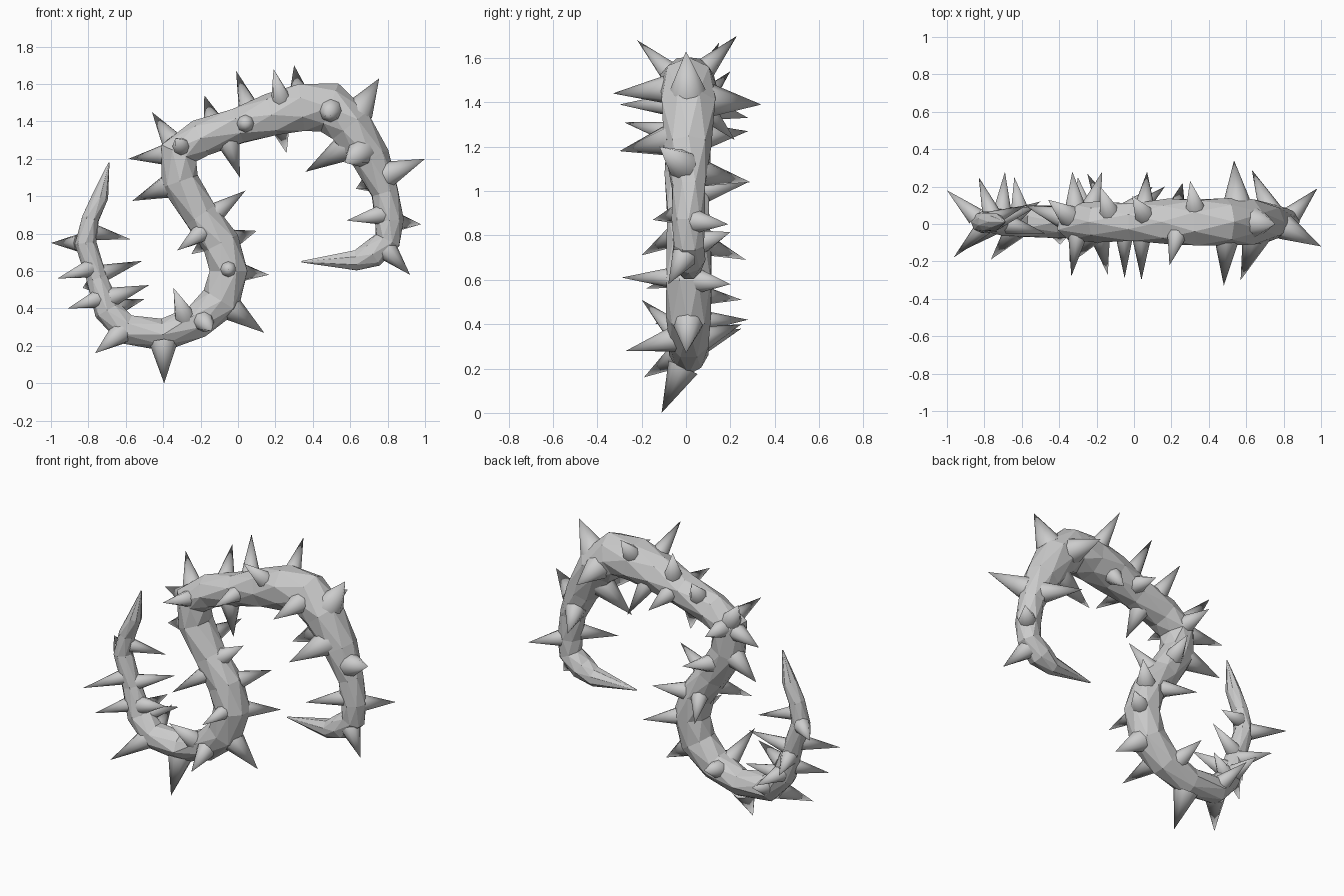
import bpy
import bmesh
import math
import random
from mathutils import Vector

random.seed(4)

cube = bpy.data.objects.get("Cube")
if cube:
    bpy.data.objects.remove(cube, do_unlink=True)

# One plain grey for the whole plant
grey = bpy.data.materials.new("light grey")
grey.use_nodes = True
grey.diffuse_color = (0.6, 0.6, 0.6, 1)
grey.node_tree.nodes["Principled BSDF"].inputs["Base Color"].default_value = (0.6, 0.6, 0.6, 1)

# Centre line of the stem: x, z, radius, from the hooked tip to the tail tip
STEM = [
    (.34, .65, .004), (.63, .655, .055), (.72, .69, .07), (.8, .765, .07),
    (.81, .87, .07), (.785, 1.02, .075), (.71, 1.2, .1), (.6, 1.38, .122),
    (.49, 1.475, .126), (.34, 1.475, .124), (.18, 1.435, .112),
    (0, 1.375, .1), (-.2, 1.31, .1),
    (-.315, 1.23, .105), (-.31, 1.08, .098), (-.2, .9, .095), (-.09, .75, .1),
    (-.05, .6, .1), (-.09, .44, .1), (-.22, .33, .09), (-.4, .26, .08),
    (-.6, .29, .08), (-.7, .39, .07), (-.755, .56, .055), (-.815, .75, .055),
    (-.79, .88, .048), (-.735, 1, .042), (-.69, 1.18, .003),
]

# Thorns grouped along the stem: tip x, y, z and base radius
HOOK_THORNS = [
    (.92, -.08, .58, .058), (.98, .19, .85, .052), (.58, -.15, .87, .052),
    (1, -.12, 1.2, .07), (.63, .29, 1.04, .062), (.36, .03, 1.13, .075),
    (.57, -.3, 1.18, .077), (.755, 0, 1.63, .08),
]
ARCH_THORNS = [
    (.48, -.33, 1.44, .066), (.535, .34, 1.39, .078),
    (.3, .23, 1.7, .055), (.19, -.22, 1.68, .056), (.26, .22, 1.23, .055),
    (.04, -.3, 1.39, .052), (.07, .28, 1.33, .056), (.01, -.06, 1.1, .06),
    (-.01, .15, 1.67, .056), (-.18, .2, 1.54, .055), (-.335, -.28, 1.31, .05),
    (-.33, .28, 1.27, .056), (-.46, .13, 1.45, .06), (-.585, .1, 1.2, .056),
]
BEND_THORNS = [
    (-.565, .1, .975, .064), (.04, 0, 1.03, .054), (-.325, -.2, .71, .054),
    (-.17, .28, 1.04, .056), (.1, .2, .815, .056), (-.05, -.29, .61, .047),
    (-.25, .27, .69, .053), (.165, .2, .58, .054), (.14, 0, .27, .066),
    (-.14, -.27, .28, .058), (-.345, -.2, .51, .056), (-.3, .25, .4, .056),
    (-.395, -.11, 0, .072), (-.765, -.19, .16, .06), (-.64, .25, .38, .05),
]
TAIL_THORNS = [
    (-.69, .28, .42, .05), (-.5, .12, .45, .047), (-.91, -.14, .4, .047),
    (-.475, -.05, .525, .052), (-.83, .25, .51, .05), (-.51, .1, .655, .047),
    (-.965, -.18, .56, .047), (-.575, .1, .77, .043), (-1, .18, .75, .05),
]

centres = [Vector((x, .012, z)) for x, z, r in STEM]
radii = [r for x, z, r in STEM]


def finish(bm, name):
    bmesh.ops.recalc_face_normals(bm, faces=bm.faces)
    mesh = bpy.data.meshes.new(name)
    bm.to_mesh(mesh)
    bm.free()
    mesh.materials.append(grey)
    obj = bpy.data.objects.new(name, mesh)
    bpy.context.scene.collection.objects.link(obj)


def build_stem(sides=8):
    """Loft uneven, faceted rings along the centre line."""
    bm = bmesh.new()
    rings = []
    last = len(centres) - 1
    for i, (centre, radius) in enumerate(zip(centres, radii)):
        tangent = (centres[min(i + 1, last)] - centres[max(i - 1, 0)]).normalized()
        across = Vector((0, 1, 0))
        outward = tangent.cross(across).normalized()
        twist = (i % 2) * math.pi / sides
        ring = []
        for k in range(sides):
            angle = math.tau * k / sides + twist
            size = radius * random.uniform(0.99, 1.11)
            offset = outward * math.cos(angle) + across * math.sin(angle)
            ring.append(bm.verts.new(centre + offset * size))
        rings.append(ring)
    # Triangles between staggered rings
    for i, (low, high) in enumerate(zip(rings, rings[1:])):
        if i % 2:
            low, high = high, low
        for k in range(sides):
            n = (k + 1) % sides
            bm.faces.new((low[k], low[n], high[k]))
            bm.faces.new((low[n], high[n], high[k]))
    bm.faces.new(rings[0])
    bm.faces.new(rings[-1])
    finish(bm, "stem")


def nearest_on_stem(point, first, last):
    """Closest centre-line point on a stretch of stem, and the radius there."""
    options = []
    for i in range(first, last):
        a, span = centres[i], centres[i + 1] - centres[i]
        t = max(0, min(1, (point - a).dot(span) / span.length_squared))
        spot = a + span * t
        radius = radii[i] + (radii[i + 1] - radii[i]) * t
        options.append(((point - spot).length, spot, radius))
    return min(options, key=lambda option: option[0])[1:]


def build_thorns(name, thorns, first, last, sides=8):
    """Cones that rise from a stretch of stem to each tip."""
    bm = bmesh.new()
    for x, y, z, width in thorns:
        tip = Vector((x, y, z))
        root, radius = nearest_on_stem(tip, first, last)
        direction = (tip - root).normalized()
        base = root + direction * radius * 0.75
        turn = direction.to_track_quat("Z", "Y")
        rim = []
        for k in range(sides):
            angle = math.tau * k / sides
            spoke = Vector((math.cos(angle), math.sin(angle), 0)) * width
            rim.append(bm.verts.new(base + turn @ spoke))
        apex = bm.verts.new(tip)
        for k in range(sides):
            side = bm.faces.new((rim[k], rim[(k + 1) % sides], apex))
            side.smooth = True
        bm.faces.new(rim[::-1])
    # Keep the base rims crisp
    for edge in bm.edges:
        edge.smooth = all(face.smooth for face in edge.link_faces)
    finish(bm, name)


build_stem()
build_thorns("hook_thorns", HOOK_THORNS, 2, 7)
build_thorns("arch_thorns", ARCH_THORNS, 7, 13)
build_thorns("bend_thorns", BEND_THORNS, 14, 21)
build_thorns("tail_thorns", TAIL_THORNS, 22, 26)
